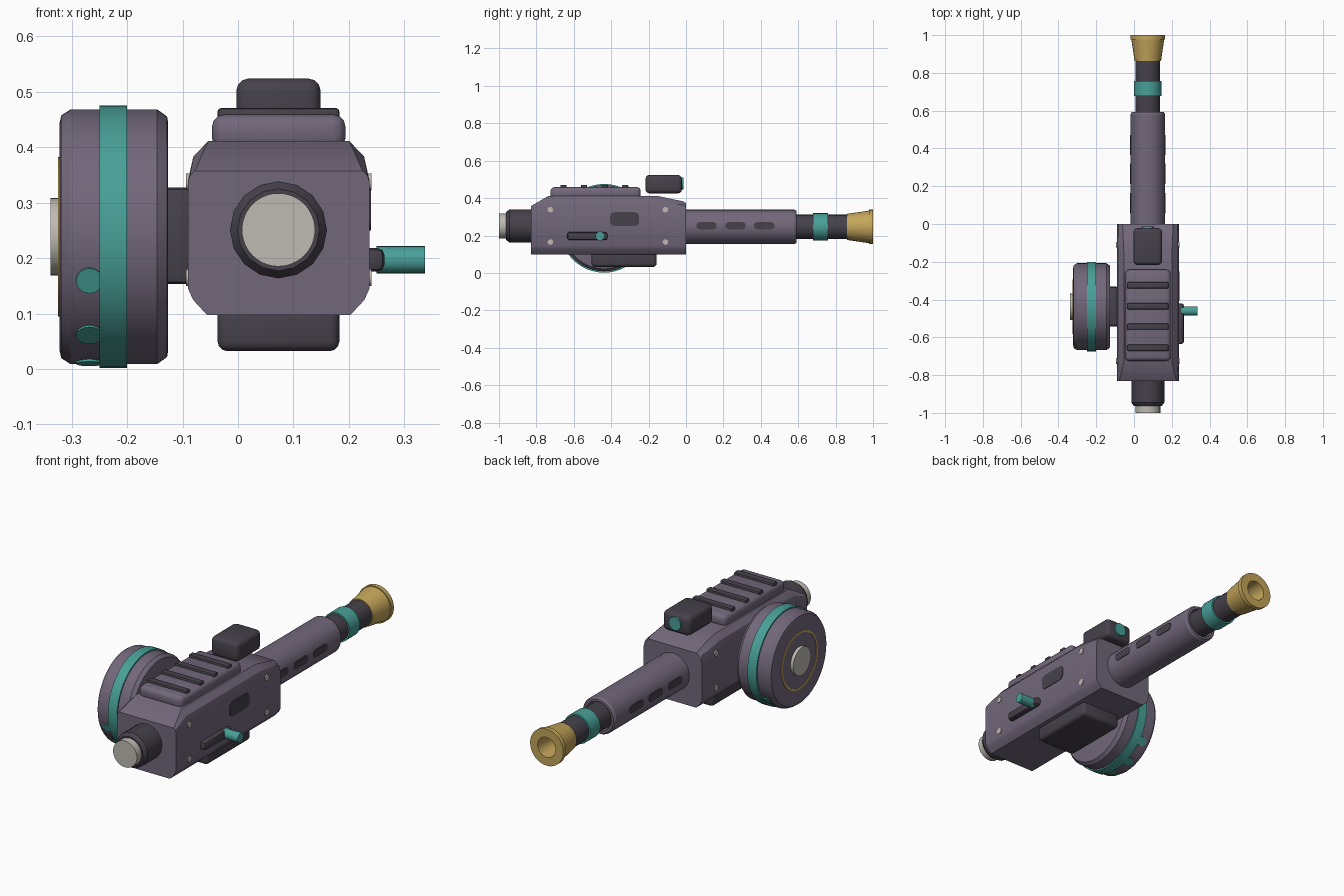
import bpy, bmesh, math
from mathutils import Matrix, Vector

if "Cube" in bpy.data.objects:
    bpy.data.objects.remove(bpy.data.objects["Cube"])


def material(name, rgb):
    m = bpy.data.materials.new(name)
    m.diffuse_color = (*rgb, 1)
    m.use_nodes = True
    m.node_tree.nodes["Principled BSDF"].inputs["Base Color"].default_value = m.diffuse_color
    return m


PURPLE = material("dusty_purple", (0.168, 0.136, 0.195))
DARK = material("dark_charcoal", (0.061, 0.053, 0.070))
TEAL = material("teal", (0.065, 0.35, 0.314))
GOLD = material("brass", (0.55, 0.376, 0.102))
GREY = material("pale_grey", (0.515, 0.497, 0.445))

CX, CZ = 0.073, 0.251          # barrel axis
DRUM = Vector((0, -0.4375, 0.2385))


def finish(name, bm, mat):
    bmesh.ops.recalc_face_normals(bm, faces=bm.faces)
    me = bpy.data.meshes.new(name)
    bm.to_mesh(me)
    bm.free()
    me.materials.append(mat)
    ob = bpy.data.objects.new(name, me)
    bpy.context.collection.objects.link(ob)
    bpy.ops.object.select_all(action='DESELECT')
    ob.select_set(True)
    bpy.context.view_layer.objects.active = ob
    bpy.ops.object.shade_smooth_by_angle(angle=math.radians(30))
    return ob


def loft(name, rings, mat, closed=False):
    """Skin a series of equal-length rings; cap the ends unless closed."""
    bm = bmesh.new()
    vs = [[bm.verts.new(p) for p in r] for r in rings]
    n = len(vs[0])
    pairs = list(zip(vs, vs[1:])) + ([(vs[-1], vs[0])] if closed else [])
    for a, b in pairs:
        for i in range(n):
            bm.faces.new((a[i], a[(i + 1) % n], b[(i + 1) % n], b[i]))
    if not closed:
        bm.faces.new(vs[0])
        bm.faces.new(vs[-1])
    return finish(name, bm, mat)


def lathe(name, axis, centre, profile, mat, n=32, closed=False):
    """Turn (position, radius) pairs about the x or y axis through centre."""
    rings = []
    for pos, r in profile:
        ring = []
        for i in range(n):
            a = 2 * math.pi * i / n
            c, s = r * math.cos(a), r * math.sin(a)
            if axis == 'Y':
                ring.append((centre[0] + c, pos, centre[2] + s))
            else:
                ring.append((pos, centre[1] + c, centre[2] + s))
        rings.append(ring)
    return loft(name, rings, mat, closed)


def box(name, lo, hi, bevel, mat, seg=2):
    lo, hi = Vector(lo), Vector(hi)
    bm = bmesh.new()
    bmesh.ops.create_cube(bm, size=1, matrix=Matrix.Translation((lo + hi) / 2)
                          @ Matrix.Diagonal((*(hi - lo), 1)))
    bmesh.ops.bevel(bm, geom=bm.edges[:], offset=bevel, segments=seg,
                    profile=0.5, affect='EDGES')
    return finish(name, bm, mat)


def plate(name, x0, x1, y, z, ly, lz, r, mat):
    """Rounded rectangle in the yz plane, extruded along x."""
    pts = []
    for k, (sy, sz) in enumerate(((1, 1), (-1, 1), (-1, -1), (1, -1))):
        for j in range(5):
            a = math.pi / 2 * (k + j / 4)
            pts.append((y + sy * (ly / 2 - r) + r * math.cos(a),
                        z + sz * (lz / 2 - r) + r * math.sin(a)))
    return loft(name, [[(x, *p) for p in pts] for x in (x0, x1)], mat)


# Receiver body: chamfered section swept along y with sloped top ends
def section(y, top, w, h):
    x0, x1, z0 = -0.09, 0.237, 0.0975
    half = [(x1 - 0.034, z0), (x1 - 0.009, z0 + 0.027), (x1, z0 + 0.047),
            (x1, top - h), (x1 - w * 0.26, top - h * 0.4), (x1 - w, top)]
    pts = half + [(x0 + x1 - x, z) for x, z in reversed(half)]
    return [(x, y, z) for x, z in pts]


loft("receiver_body", [section(-0.83, 0.357, 0.012, 0.02),
                       section(-0.736, 0.411, 0.036, 0.07),
                       section(-0.15, 0.411, 0.036, 0.07),
                       section(-0.012, 0.382, 0.03, 0.05),
                       section(0, 0.372, 0.03, 0.05)], PURPLE)

# Top cover with ribs, sight and lower block
box("top_cover", (-0.047, -0.725, 0.395), (0.194, -0.242, 0.459), 0.022, PURPLE, 3)
for i in range(4):
    y = -0.325 - 0.11 * i
    box("cover_rib", (-0.037, y - 0.017, 0.448), (0.183, y + 0.017, 0.471), 0.007, DARK)
box("sight", (-0.003, -0.217, 0.425), (0.149, -0.022, 0.524), 0.022, DARK, 3)
lathe("sight_lens", 'Y', (CX, 0, 0.478), [(-0.03, 0.033), (-0.014, 0.033)], TEAL, 24)
box("lower_block", (-0.037, -0.505, 0.032), (0.183, -0.157, 0.12), 0.018, DARK, 3)

# Barrel group
AX = (CX, 0, CZ - 0.005)
lathe("barrel_shroud", 'Y', AX, [(-0.02, 0.092), (0.58, 0.092), (0.592, 0.085),
                                 (0.592, 0.073), (0.56, 0.07), (0.56, 0.02)], PURPLE)
lathe("inner_barrel", 'Y', AX, [(0.5, 0.065), (0.88, 0.065)], DARK)
lathe("barrel_ring", 'Y', AX, [(0.678, 0.064), (0.678, 0.073), (0.758, 0.073),
                               (0.758, 0.064)], TEAL)
lathe("muzzle", 'Y', AX, [(0.862, 0.04), (0.862, 0.070), (0.965, 0.085),
                          (0.978, 0.087), (0.978, 0.092), (1.0, 0.092),
                          (1.0, 0.05), (0.89, 0.045)], GOLD)
for side in (-1, 1):
    for y in (0.11, 0.265, 0.418):
        xs = sorted((CX + side * 0.08, CX + side * 0.0935))
        plate("shroud_slot", *xs, y, 0.252, 0.108, 0.038, 0.017, DARK)

# Rear cap
RX = (CX, 0, CZ)
lathe("rear_collar", 'Y', RX, [(-0.8, 0.0875), (-0.945, 0.0875), (-0.963, 0.074)], DARK, 16)
lathe("rear_plug", 'Y', RX, [(-0.95, 0.066), (-1.0, 0.066)], GREY, 48)

# Side drum with band, hub and ring
lathe("drum", 'X', DRUM, [(-0.126, 0.205), (-0.128, 0.217), (-0.146, 0.230),
                          (-0.302, 0.230), (-0.319, 0.219), (-0.322, 0.205)], PURPLE, 48)
lathe("drum_band", 'X', DRUM, [(-0.2, 0.2), (-0.2, 0.237), (-0.25, 0.237),
                               (-0.25, 0.2)], TEAL, 48)
lathe("drum_hub", 'X', DRUM, [(-0.31, 0.07), (-0.338, 0.07)], GREY)
lathe("drum_ring", 'X', DRUM, [(-0.318, 0.134), (-0.325, 0.134), (-0.325, 0.144),
                               (-0.318, 0.144)], GOLD, 48, closed=True)
box("drum_mount", (-0.14, -0.542, 0.153), (-0.08, -0.332, 0.327), 0.012, DARK)

# Dots round the lower drum rim
for deg in (20, 50, 80, 110, 140):
    a = math.radians(deg)
    d = Vector((0, -math.cos(a), -math.sin(a)))
    bm = bmesh.new()
    bmesh.ops.create_cone(bm, cap_ends=True, segments=24, radius1=0.024, radius2=0.024,
                          depth=0.012, matrix=Matrix.Translation(
                              DRUM + d * 0.227 + Vector((-0.268, 0, 0)))
                          @ d.to_track_quat('Z', 'X').to_matrix().to_4x4())
    finish("drum_dot", bm, TEAL)

# Side window, lever and screws
plate("side_window", 0.22, 0.240, -0.328, 0.287, 0.155, 0.075, 0.024, DARK)
box("lever_track", (0.22, -0.635, 0.176), (0.264, -0.42, 0.218), 0.012, DARK)
lathe("lever_knob", 'X', (0, -0.46, 0.197), [(0.25, 0.0245), (0.337, 0.0245)], TEAL, 24)
for x0, x1 in ((0.22, 0.241), (-0.094, -0.073)):
    for y in (-0.725, -0.11):
        for z in (0.165, 0.338):
            lathe("screw", 'X', (0, y, z), [(x0, 0.015), (x1, 0.015)], GREY, 16)
